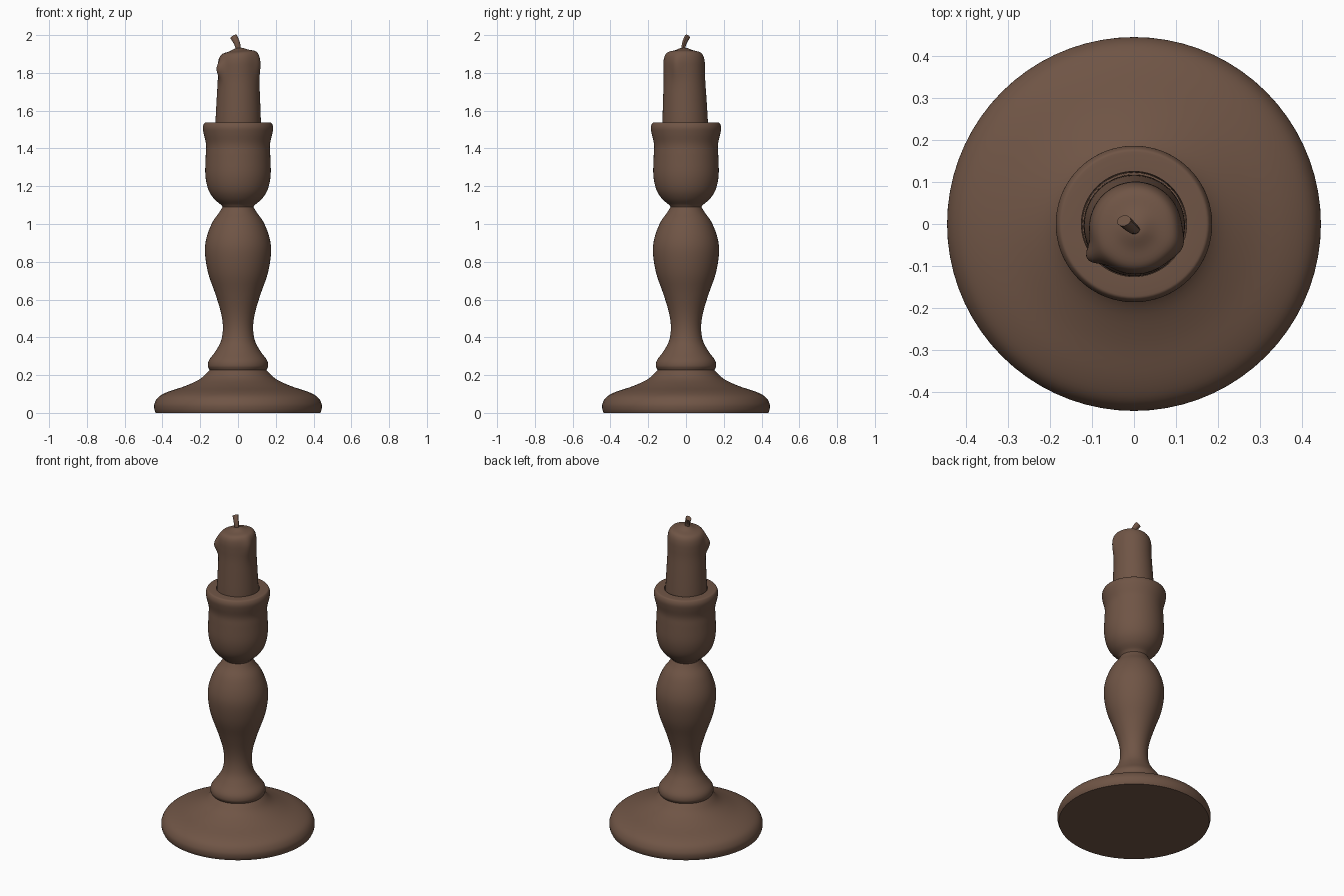
import bpy, bmesh, math
from mathutils import Vector

if "Cube" in bpy.data.objects:
    bpy.data.objects.remove(bpy.data.objects["Cube"], do_unlink=True)

brown = bpy.data.materials.new("dark brown")
brown.use_nodes = True
brown.diffuse_color = (0.16, 0.09, 0.06, 1)
brown.node_tree.nodes["Principled BSDF"].inputs["Base Color"].default_value = (0.16, 0.09, 0.06, 1)

SEGMENTS = 72


def smooth_path(points, steps=4):
    """Catmull-Rom curve through the points."""
    pts = [Vector(p) for p in points]
    pts = [2 * pts[0] - pts[1]] + pts + [2 * pts[-1] - pts[-2]]
    out = []
    for a, b, c, d in zip(pts, pts[1:], pts[2:], pts[3:]):
        for i in range(steps):
            t = i / steps
            out.append(0.5 * (2 * b + (c - a) * t + (2 * a - 5 * b + 4 * c - d) * t ** 2
                              + (3 * b - a - 3 * c + d) * t ** 3))
    return out + [pts[-2]]


def skin(name, rings):
    """Bridge closed rings of points and cap both ends."""
    bm = bmesh.new()
    loops = [[bm.verts.new(p) for p in ring] for ring in rings]
    n = len(loops[0])
    for low, high in zip(loops, loops[1:]):
        for i in range(n):
            j = (i + 1) % n
            bm.faces.new((low[i], low[j], high[j], high[i]))
    bm.faces.new(loops[0][::-1])
    bm.faces.new(loops[-1])
    bmesh.ops.recalc_face_normals(bm, faces=bm.faces)
    mesh = bpy.data.meshes.new(name)
    bm.to_mesh(mesh)
    bm.free()
    mesh.materials.append(brown)
    obj = bpy.data.objects.new(name, mesh)
    bpy.context.collection.objects.link(obj)
    bpy.ops.object.select_all(action="DESELECT")
    obj.select_set(True)
    bpy.context.view_layer.objects.active = obj
    bpy.ops.object.shade_smooth_by_angle(angle=math.radians(40))
    return obj


angles = [math.tau * i / SEGMENTS for i in range(SEGMENTS)]


def lathe(name, profile):
    return skin(name, [[(r * math.cos(a), r * math.sin(a), z) for a in angles]
                       for r, z in profile])


# Turned holder: each section is smooth, creases fall between sections
foot = [(.436, 0), (.443, .02), (.442, .05), (.42, .085), (.37, .112),
        (.28, .142), (.2, .18), (.15, .228)]
stem = [(.153, .232), (.16, .25), (.153, .28), (.12, .325), (.09, .38), (.08, .45),
        (.09, .53), (.12, .63), (.158, .74), (.175, .85), (.166, .93), (.135, 1.01),
        (.1, 1.06), (.082, 1.09)]
cup = [(.088, 1.1), (.128, 1.135), (.158, 1.185), (.173, 1.26), (.171, 1.36),
       (.169, 1.42), (.181, 1.475), (.186, 1.51), (.178, 1.534), (.165, 1.538)]
socket = [(.125, 1.538), (.122, 1.42)]
lathe("candle_holder", smooth_path(foot) + smooth_path(stem) + smooth_path(cup) + socket)


# Candle: a leaning column with a rounded, slanted top and wax drips
def bump(value, centre, width):
    return math.exp(-((value - centre) / width) ** 2)


def angle_gap(a, b):
    return (a - b + math.pi) % math.tau - math.pi


def candle_point(a, r, z):
    wax = r / 0.115
    big_drip = 0.028 * bump(angle_gap(a, math.radians(213)), 0, .22) * bump(z, 1.825, .05)
    small_drip = 0.012 * bump(angle_gap(a, math.radians(-22)), 0, .3) * bump(z, 1.84, .07)
    r += (big_drip + small_drip) * wax
    lean = (z - 1.42) / 0.5
    x = r * math.cos(a) + 0.004 * lean
    y = r * math.sin(a) - 0.002 - 0.009 * lean
    slant = 0.1 * x * max(0, (z - 1.75) / 0.18)
    return x, y, z + slant


candle_side = [(.12, 1.42), (.12, 1.54), (.115, 1.66), (.11, 1.76), (.11, 1.82),
               (.109, 1.86), (.102, 1.89), (.086, 1.908), (.05, 1.918),
               (.02, 1.93), (.004, 1.932)]
skin("candle", [[candle_point(a, r, z) for a in angles]
                for r, z in smooth_path(candle_side)])

# Wick: a short bent cord
wick_path = smooth_path([(.002, -.014, 1.915), (-.002, -.012, 1.945),
                         (-.01, -.005, 1.967), (-.024, .008, 1.992)])
rings = []
for i, p in enumerate(wick_path):
    t = i / (len(wick_path) - 1)
    along = wick_path[min(i + 1, len(wick_path) - 1)] - wick_path[max(i - 1, 0)]
    side = along.cross(Vector((0, 1, 0))).normalized()
    up = side.cross(along).normalized()
    radius = 0.013 + 0.006 * t
    rings.append([p + radius * (side * math.cos(k * math.tau / 10)
                                + 0.75 * up * math.sin(k * math.tau / 10)) for k in range(10)])
skin("wick", rings)
